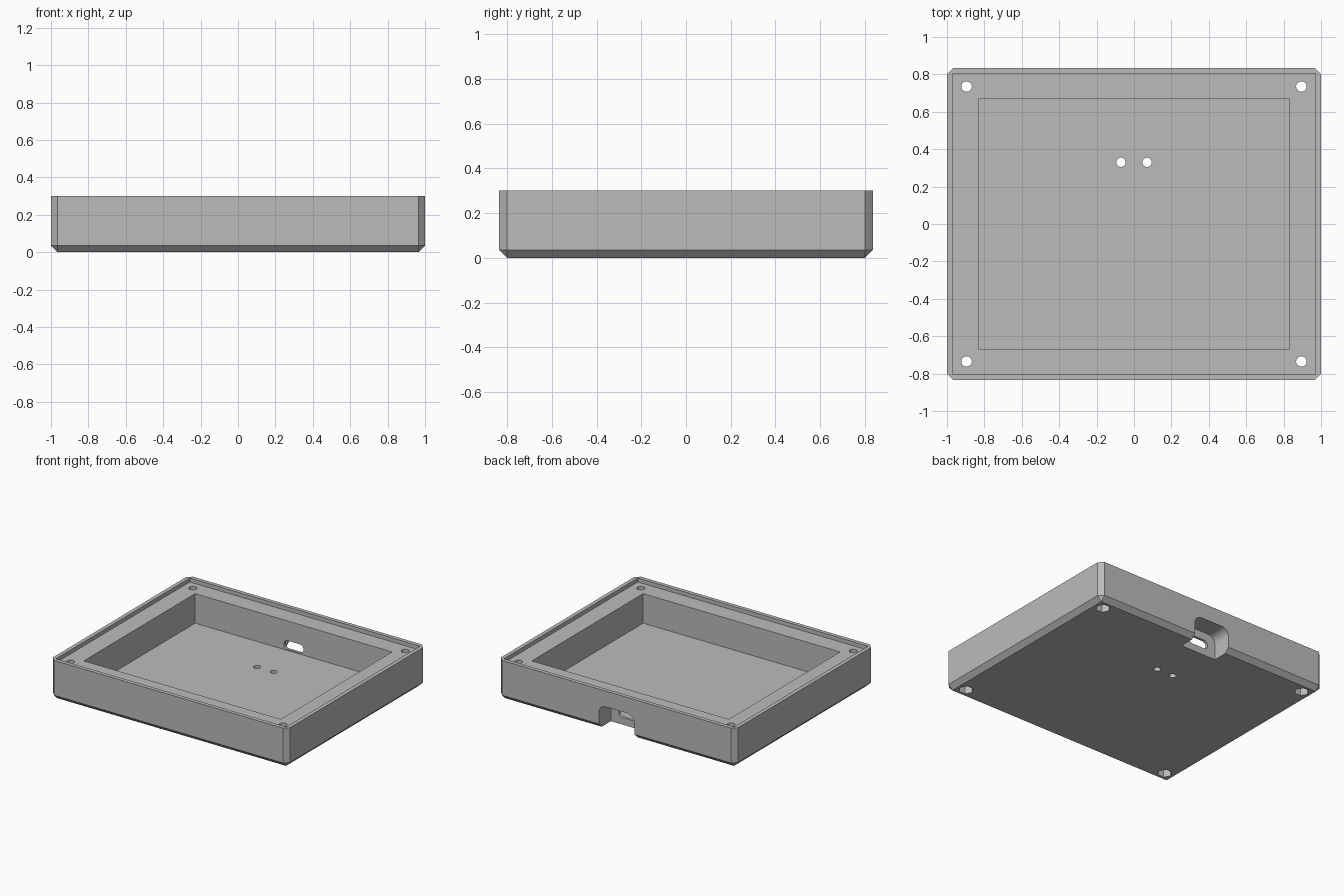
import bpy, bmesh
from math import pi, cos, sin
from mathutils import Matrix, Vector

cube = bpy.data.objects.get("Cube")
if cube:
    bpy.data.objects.remove(cube, do_unlink=True)

grey = bpy.data.materials.new("plain grey")
grey.use_nodes = True
GREY = (0.5, 0.5, 0.5, 1)
grey.diffuse_color = GREY
grey.node_tree.nodes["Principled BSDF"].inputs["Base Color"].default_value = GREY


def finish(name, bm):
    bmesh.ops.recalc_face_normals(bm, faces=bm.faces[:])
    mesh = bpy.data.meshes.new(name)
    bm.to_mesh(mesh)
    bm.free()
    mesh.materials.append(grey)
    ob = bpy.data.objects.new(name, mesh)
    bpy.context.collection.objects.link(ob)
    return ob


def box_mesh(hx, hy, z0, z1):
    bm = bmesh.new()
    bmesh.ops.create_cube(bm, size=1, matrix=Matrix.Translation((0, 0, (z0 + z1) / 2))
                          @ Matrix.Diagonal((2 * hx, 2 * hy, z1 - z0, 1)))
    return bm


def prism(name, points, extrude):
    bm = bmesh.new()
    face = bm.faces.new([bm.verts.new(p) for p in points])
    new = bmesh.ops.extrude_face_region(bm, geom=[face])["geom"]
    bmesh.ops.translate(bm, vec=Vector(extrude),
                        verts=[g for g in new if isinstance(g, bmesh.types.BMVert)])
    return finish(name, bm)


def cylinder(name, x, y, z0, z1, r, sides):
    ring = [(x + r * cos(2 * pi * i / sides), y + r * sin(2 * pi * i / sides), z0)
            for i in range(sides)]
    return prism(name, ring, (0, 0, z1 - z0))


def arc(cx, cz, r, a0, a1, y, n=10):
    return [(cx + r * cos(a0 + (a1 - a0) * i / n), y, cz + r * sin(a0 + (a1 - a0) * i / n))
            for i in range(n + 1)]


# Outer case: chamfered vertical corners and bottom edges
HX, HY, HEIGHT, WALL_Y = 1.0, 0.835, 0.30, 0.67
bm = box_mesh(HX, HY, 0, HEIGHT)
edges = [e for e in bm.edges
         if sum(v.co.z for v in e.verts) < 2 * HEIGHT - 0.01]
bmesh.ops.bevel(bm, geom=edges, offset=0.035, segments=1, affect='EDGES')
case = finish("case", bm)

# Recessed lid ledge and main cavity
cutters = [finish("ledge_cutter", box_mesh(0.97, 0.805, 0.27, 0.4)),
           finish("cavity_cutter", box_mesh(0.83, WALL_Y, 0.045, 0.35))]

# Corner screw holes with hexagonal nut pockets underneath
for sx in (-1, 1):
    for sy in (-1, 1):
        x, y = sx * 0.895, sy * 0.735
        cutters.append(cylinder("screw_cutter", x, y, -0.1, 0.4, 0.028, 32))
        cutters.append(cylinder("nut_cutter", x, y, -0.1, 0.06, 0.052, 6))
    # Pair of floor holes
    cutters.append(cylinder("floor_hole_cutter", sx * 0.07, 0.33, -0.1, 0.2, 0.025, 32))

# Rear plug notch, open at the bottom, with rounded top corners
w, top, r = 0.15, 0.18, 0.06
notch = ([(w, 0.69, -0.1)] + arc(w - r, top - r, r, 0, pi / 2, 0.69)
         + arc(r - w, top - r, r, pi / 2, pi, 0.69) + [(-w, 0.69, -0.1)])
cutters.append(prism("notch_cutter", notch, (0, 0.3, 0)))

# Rounded port slot through the thin wall
slot = arc(0.05, 0.087, 0.033, -pi / 2, pi / 2, 0.6) + arc(-0.05, 0.087, 0.033, pi / 2, 3 * pi / 2, 0.6)
cutters.append(prism("port_cutter", slot, (0, 0.15, 0)))

# Apply the cuts and remove the cutters
for cutter in cutters:
    mod = case.modifiers.new("cut", 'BOOLEAN')
    mod.operation, mod.solver, mod.object = 'DIFFERENCE', 'EXACT', cutter
bpy.context.view_layer.update()
cut_mesh = bpy.data.meshes.new_from_object(
    case.evaluated_get(bpy.context.evaluated_depsgraph_get()))
case.modifiers.clear()
case.data = cut_mesh
for cutter in cutters:
    bpy.data.objects.remove(cutter, do_unlink=True)

# Smooth the round holes, keep all other edges sharp
bpy.ops.object.select_all(action='DESELECT')
case.select_set(True)
bpy.context.view_layer.objects.active = case
bpy.ops.object.shade_smooth_by_angle(angle=pi / 9)
